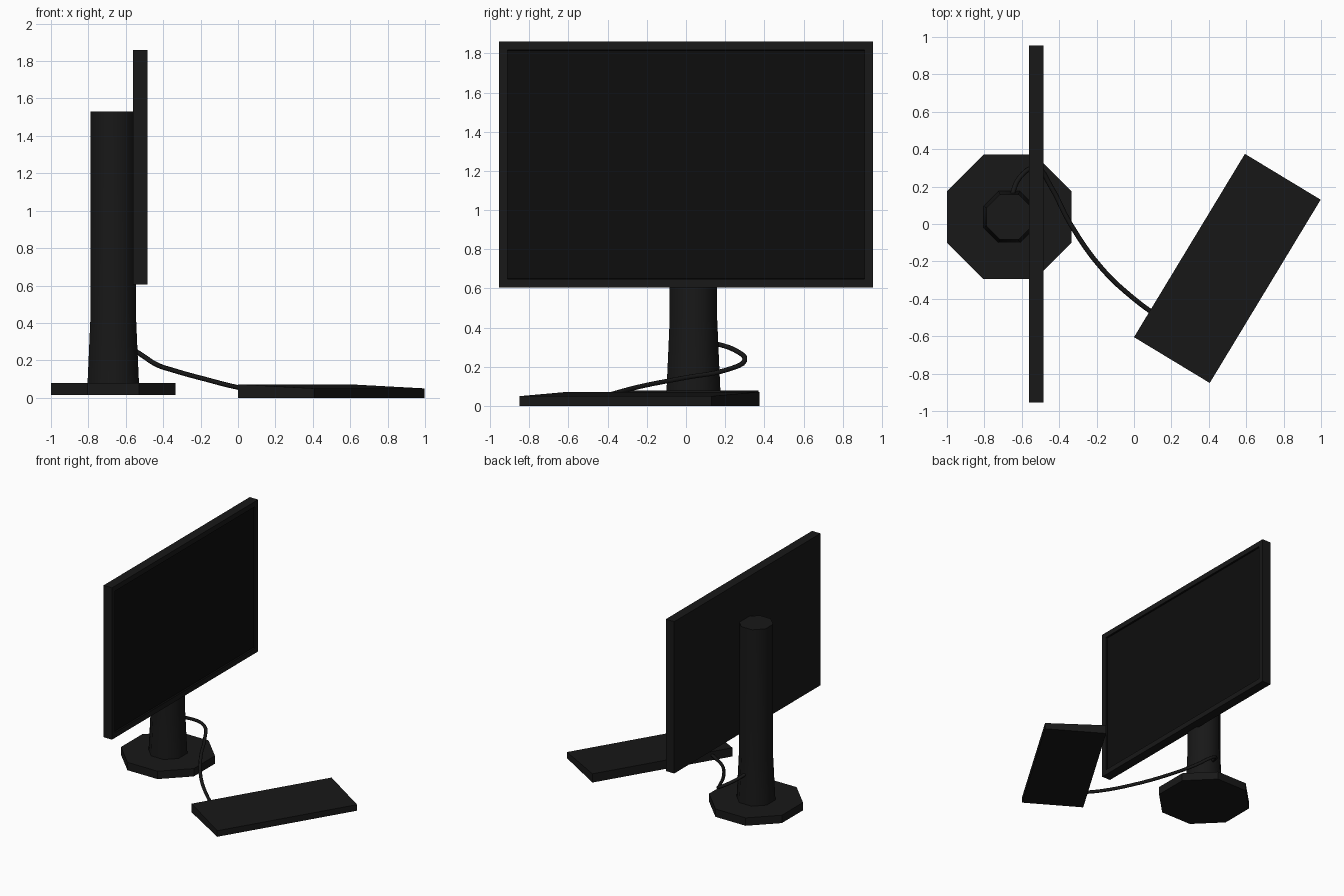
import bpy, bmesh, math
from mathutils import Vector

if "Cube" in bpy.data.objects:
    bpy.data.objects.remove(bpy.data.objects["Cube"])


def material(name, value):
    m = bpy.data.materials.new(name)
    m.diffuse_color = (value, value, value, 1)
    m.use_nodes = True
    m.node_tree.nodes["Principled BSDF"].inputs["Base Color"].default_value = m.diffuse_color
    return m


BODY = material("black_plastic", 0.009)
SCREEN = material("dark_screen", 0.004)


def finish(name, bm, *mats):
    me = bpy.data.meshes.new(name)
    bmesh.ops.recalc_face_normals(bm, faces=bm.faces)
    bm.to_mesh(me)
    bm.free()
    for m in mats:
        me.materials.append(m)
    ob = bpy.data.objects.new(name, me)
    bpy.context.collection.objects.link(ob)
    return ob


def lathe_octagon(name, centre, profile):
    """Stack octagonal rings given as (apothem, z) and cap both ends."""
    bm = bmesh.new()
    rings = []
    for apothem, z in profile:
        r = apothem / math.cos(math.pi / 8)
        rings.append([bm.verts.new((centre[0] + r * math.cos((i + .5) * math.pi / 4),
                                    centre[1] + r * math.sin((i + .5) * math.pi / 4), z))
                      for i in range(8)])
    for a, b in zip(rings, rings[1:]):
        for i in range(8):
            bm.faces.new((a[i], a[(i + 1) % 8], b[(i + 1) % 8], b[i]))
    bm.faces.new(rings[0])
    bm.faces.new(rings[-1])
    return finish(name, bm, BODY)


def smooth(ob, angle):
    bpy.ops.object.select_all(action='DESELECT')
    ob.select_set(True)
    bpy.context.view_layer.objects.active = ob
    bpy.ops.object.shade_smooth_by_angle(angle=math.radians(angle))


# Stand: octagonal foot and flared column
STAND = (-0.667, 0.038)
lathe_octagon("stand_base", STAND, [(0.333, 0.015), (0.333, 0.08)])
column = lathe_octagon("stand_column", STAND,
                       [(0.138, 0.07), (0.132, 0.2), (0.121, 0.45), (0.121, 1.53)])
smooth(column, 50)

# Monitor: slab with a recessed screen on the +x face
bm = bmesh.new()
bmesh.ops.create_cube(bm, size=1)
for v in bm.verts:
    v.co = Vector((-0.5225 + v.co.x * 0.077, v.co.y * 1.91, 1.2325 + v.co.z * 1.255))
bm.normal_update()
front = max(bm.faces, key=lambda f: f.normal.x)
bmesh.ops.inset_region(bm, faces=[front], thickness=0.06)
front.material_index = 1
bmesh.ops.inset_region(bm, faces=[front], thickness=0.003, depth=-0.014)
finish("monitor", bm, BODY, SCREEN)

# Keyboard: wedge, taller along its back edge
bm = bmesh.new()
corners = [(0.0, -0.605, 0.072), (0.405, -0.85, 0.05), (0.998, 0.13, 0.05), (0.593, 0.375, 0.072)]
low = [bm.verts.new((x, y, 0)) for x, y, z in corners]
high = [bm.verts.new(c) for c in corners]
bm.faces.new(low)
bm.faces.new(high)
for i in range(4):
    j = (i + 1) % 4
    bm.faces.new((low[i], low[j], high[j], high[i]))
finish("keyboard", bm, BODY)

# Cable from the column round to the keyboard
path = [(-0.66, 0.13, 0.325), (-0.61, 0.25, 0.285), (-0.52, 0.30, 0.232), (-0.45, 0.21, 0.185),
        (-0.34, 0.0, 0.145), (-0.17, -0.24, 0.098), (0.0, -0.40, 0.055), (0.12, -0.49, 0.035)]
cu = bpy.data.curves.new("cable", 'CURVE')
cu.dimensions = '3D'
cu.bevel_depth = 0.013
cu.bevel_resolution = 1
cu.resolution_u = 4
cu.use_fill_caps = True
sp = cu.splines.new('BEZIER')
sp.bezier_points.add(len(path) - 1)
for p, co in zip(sp.bezier_points, path):
    p.co = co
    p.handle_left_type = p.handle_right_type = 'AUTO'
cu.materials.append(BODY)
bpy.context.collection.objects.link(bpy.data.objects.new("cable", cu))
